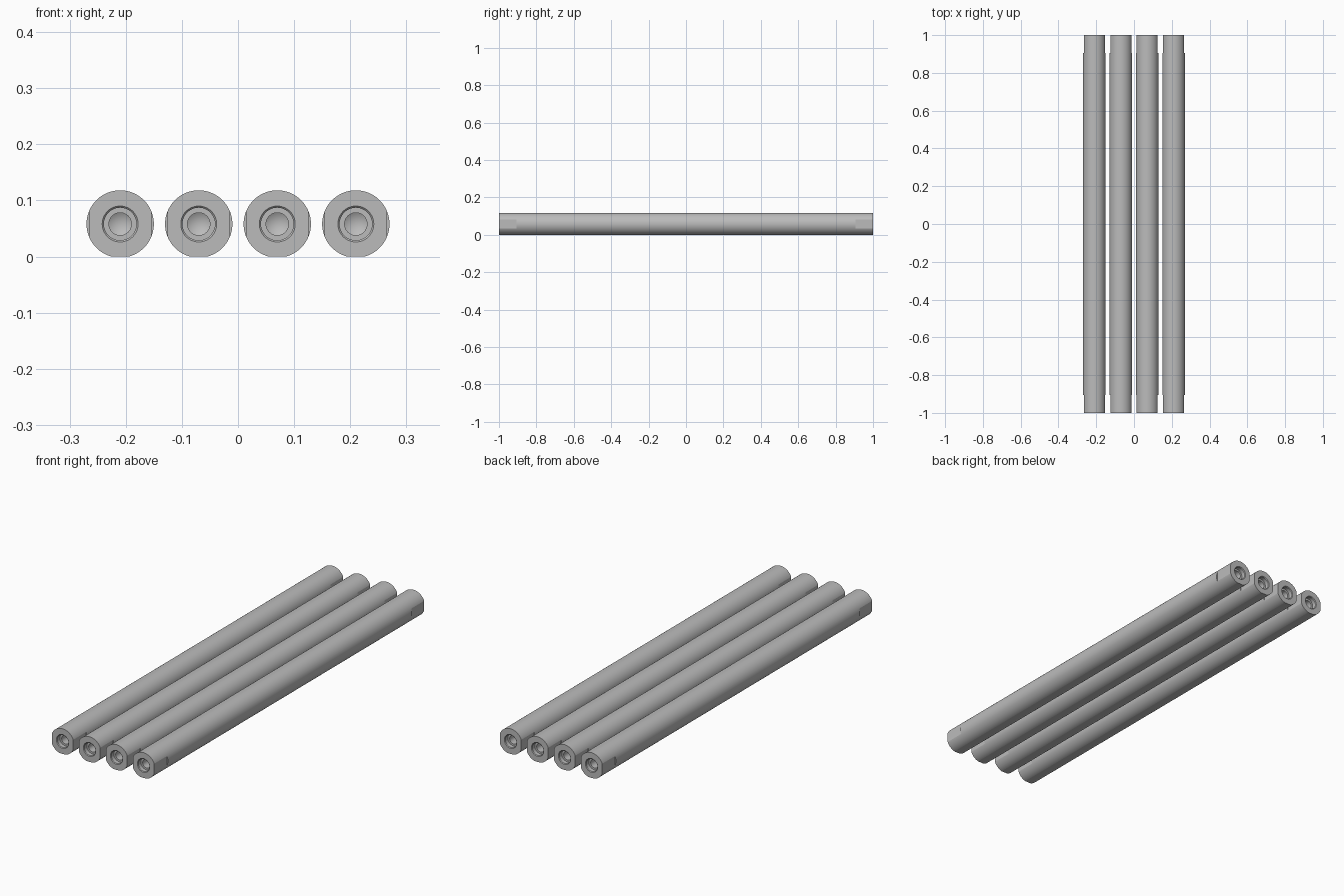
import bpy, bmesh, math

if "Cube" in bpy.data.objects:
    bpy.data.objects.remove(bpy.data.objects["Cube"])

R = 0.06          # rod radius
CZ = 0.058        # axis height, also the distance to the ground flat
FLAT_X = 0.0555   # half width across the wrench flats
FLAT_Y = 0.905    # where the wrench flats start

steel = bpy.data.materials.new("steel grey")
steel.diffuse_color = (0.5, 0.5, 0.5, 1)
steel.use_nodes = True
steel.node_tree.nodes["Principled BSDF"].inputs["Base Color"].default_value = steel.diffuse_color

# angles round the rod, with extra points at the edges of every flat
angles = [2 * math.pi * i / 96 for i in range(96)]
side = math.acos(FLAT_X / R)
low = math.acos(CZ / R)
angles += [side, 2 * math.pi - side, math.pi - side, math.pi + side,
           1.5 * math.pi - low, 1.5 * math.pi + low]
angles.sort()

# half profile (radius, y, cut by wrench flats) from the drill tip to the middle
half = [(0.0, 0.908, False), (0.02, 0.92, False),      # drill tip and bore
        (0.02, 0.978, False), (0.029, 0.978, False),   # counterbore floor
        (0.029, 0.997, False), (0.032, 1.0, False),    # chamfered mouth
        (R, 1.0, True), (R, FLAT_Y, True), (R, FLAT_Y, False)]
profile = [(r, -y, c) for r, y, c in half] + [(r, y, c) for r, y, c in reversed(half)]


def rod(name, x0):
    bm = bmesh.new()
    rings = []
    for r, y, cut in profile:
        ring = []
        for a in angles:
            x, z = r * math.cos(a), r * math.sin(a)
            if cut:
                x = max(-FLAT_X, min(FLAT_X, x))
            ring.append(bm.verts.new((x, y, max(z, -CZ))))
        rings.append(ring)
    n = len(angles)
    for a, b in zip(rings, rings[1:]):
        for i in range(n):
            j = (i + 1) % n
            bm.faces.new((a[i], a[j], b[j], b[i]))
    bmesh.ops.remove_doubles(bm, verts=bm.verts, dist=1e-5)
    bmesh.ops.recalc_face_normals(bm, faces=bm.faces)
    mesh = bpy.data.meshes.new(name)
    bm.to_mesh(mesh)
    bm.free()
    mesh.materials.append(steel)
    ob = bpy.data.objects.new(name, mesh)
    ob.location = (x0, 0, CZ)
    bpy.context.collection.objects.link(ob)
    bpy.ops.object.select_all(action='DESELECT')
    ob.select_set(True)
    bpy.context.view_layer.objects.active = ob
    bpy.ops.object.shade_smooth_by_angle(angle=math.radians(10))


# four parallel rods
for k in range(4):
    rod(f"rod_{k + 1}", -0.21 + 0.14 * k)
